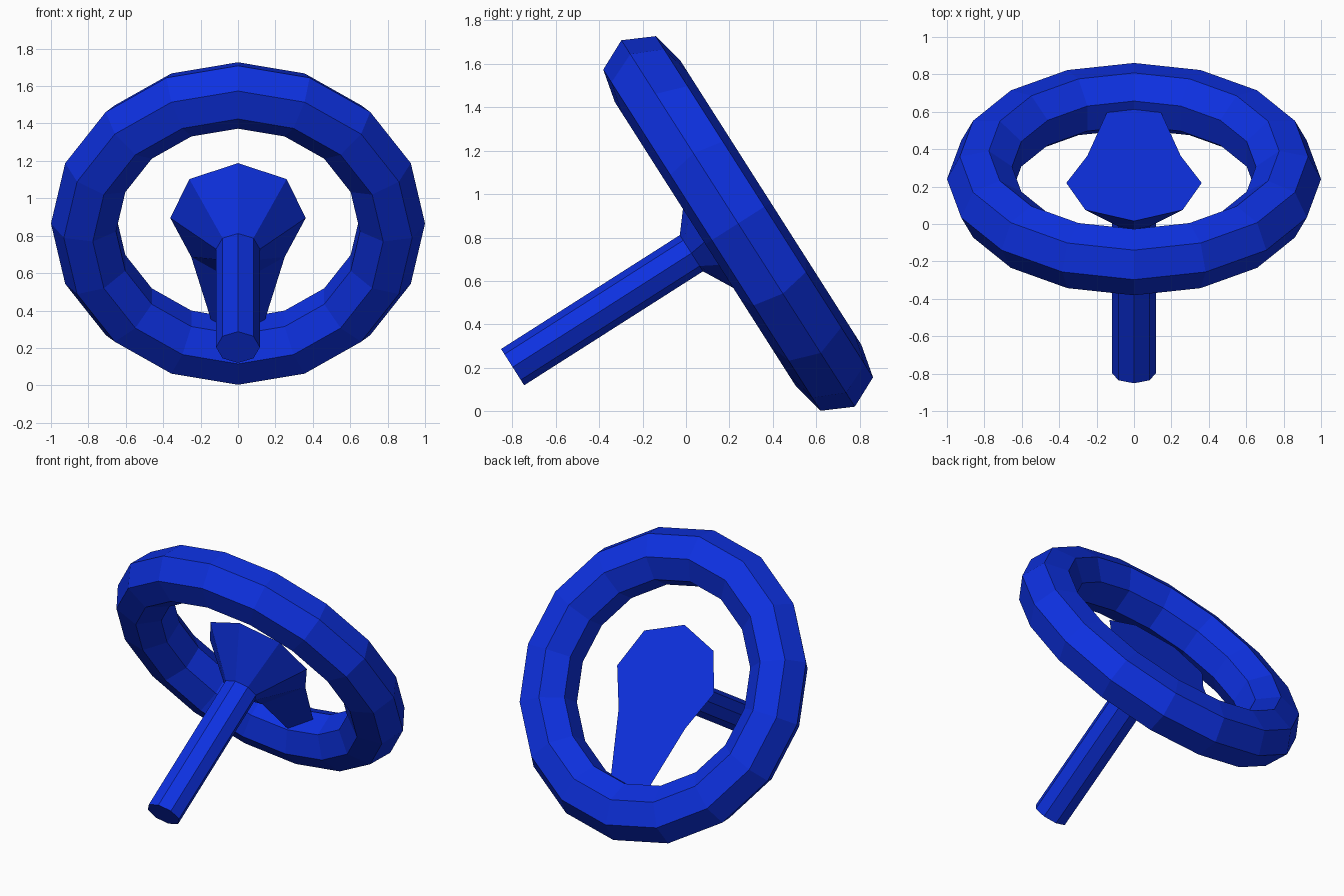
import bpy
import bmesh
from math import cos, sin, pi, radians
from mathutils import Matrix

cube = bpy.data.objects.get("Cube")
if cube:
    bpy.data.objects.remove(cube, do_unlink=True)

blue = bpy.data.materials.new("deep blue")
blue.use_nodes = True
colour = (0.004, 0.03, 0.75, 1)
blue.diffuse_color = colour
blue.node_tree.nodes["Principled BSDF"].inputs["Base Color"].default_value = colour

# Wheel frame: local x across, y up the wheel, z along the column towards the front
frame = Matrix.Translation((0, 0.24, 0.865)) @ Matrix.Rotation(radians(122.5), 4, 'X')

COLUMN_X, COLUMN_Y = 0.117, 0.099
COLUMN_TOP, COLUMN_END = 0.255, 1.231


def octagon(z):
    """Column cross-section, counted round from the top."""
    return [(COLUMN_X * sin(i * pi / 4), COLUMN_Y * cos(i * pi / 4), z) for i in range(8)]


def bridge(bm, a, b):
    """Join two closed loops of vertices with quads."""
    for i in range(len(a)):
        j = (i + 1) % len(a)
        bm.faces.new((a[i], a[j], b[j], b[i]))


def finish(bm, name):
    bmesh.ops.recalc_face_normals(bm, faces=bm.faces)
    mesh = bpy.data.meshes.new(name)
    bm.to_mesh(mesh)
    bm.free()
    mesh.materials.append(blue)
    obj = bpy.data.objects.new(name, mesh)
    obj.matrix_world = frame
    bpy.context.collection.objects.link(obj)


# Faceted rim
bpy.ops.mesh.primitive_torus_add(major_segments=16, minor_segments=7,
                                 major_radius=0.817, minor_radius=0.183)
rim = bpy.context.object
rim.name = "wheel_rim"
rim.matrix_world = frame
rim.data.materials.clear()
rim.data.materials.append(blue)
for face in rim.data.polygons:
    face.use_smooth = False

# Steering column
bm = bmesh.new()
upper, lower = ([bm.verts.new(p) for p in octagon(z)] for z in (COLUMN_TOP, COLUMN_END))
bridge(bm, upper, lower)
bm.faces.new(upper)
bm.faces.new(lower)
finish(bm, "steering_column")

# Hub flaring from the column, with one tapered spoke running down into the rim
bm = bmesh.new()
front = [bm.verts.new(p) for p in octagon(COLUMN_TOP)]
side = [(0.26, 0.289), (0.362, 0.036), (0.25, -0.217)]
outline = [(0, 0.393)] + side + [(0, -0.28)] + [(-x, y) for x, y in reversed(side)]
back = [bm.verts.new((x, y, 0.04 * y)) for x, y in outline]
keel = back[4]
keel.co.z = 0.155
bridge(bm, front, back)
bm.faces.new(front)
tip_l, tip_r = (bm.verts.new((x, -0.7, -0.028)) for x in (0.125, -0.125))
tip_keel = bm.verts.new((0, -0.7, 0.06))
bm.faces.new((back[3], keel, tip_keel, tip_l))
bm.faces.new((keel, back[5], tip_r, tip_keel))
bm.faces.new((tip_l, tip_keel, tip_r))
bm.faces.new(back[:4] + [tip_l, tip_r] + back[5:])
finish(bm, "hub_and_spoke")
